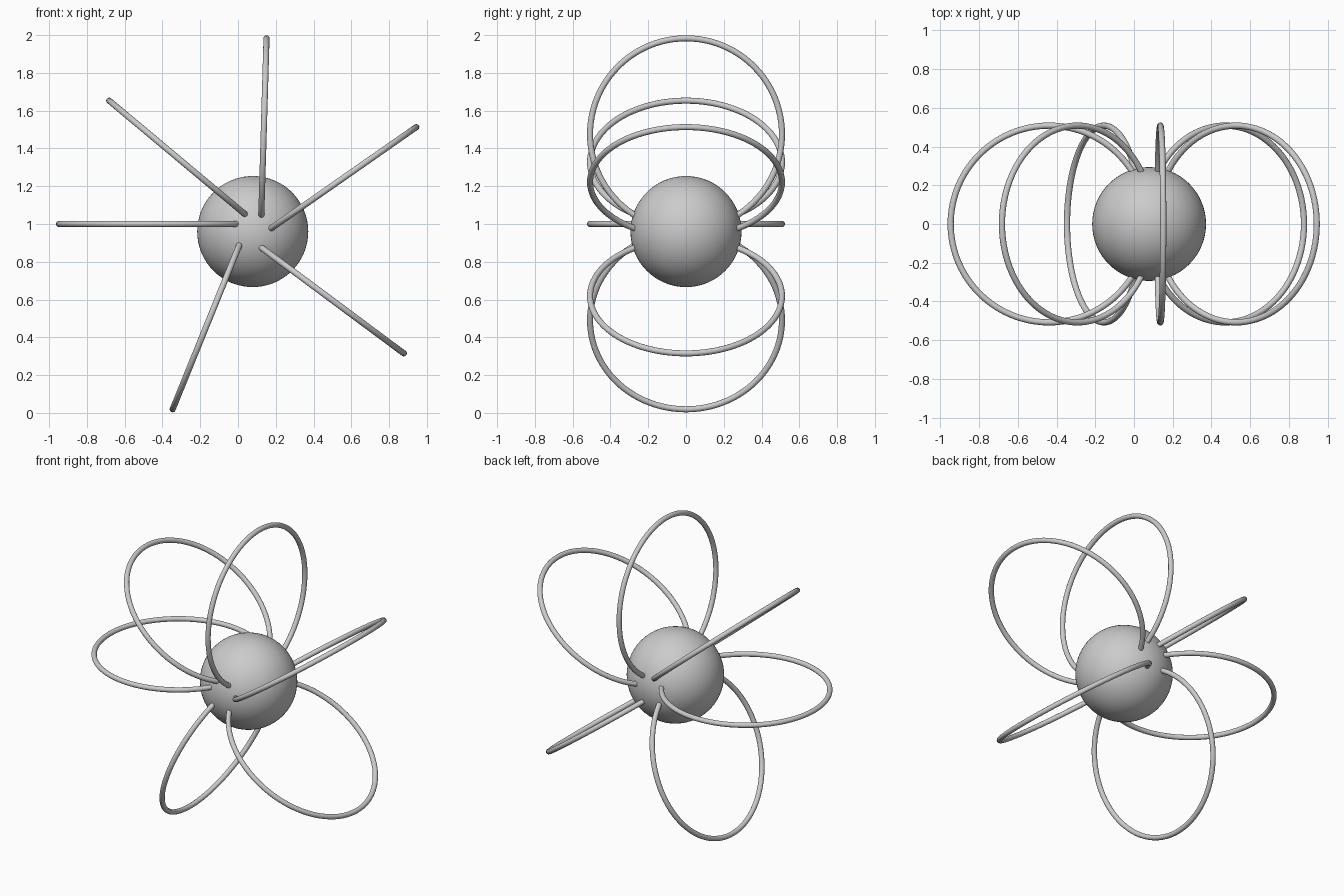
import bpy
import math

default = bpy.data.objects.get("Cube")
if default:
    bpy.data.objects.remove(default, do_unlink=True)

# One plain grey for everything
GREY = (0.6, 0.6, 0.6, 1.0)
grey = bpy.data.materials.new("plain_grey")
grey.use_nodes = True
grey.diffuse_color = GREY
bsdf = next(n for n in grey.node_tree.nodes if n.type == 'BSDF_PRINCIPLED')
bsdf.inputs["Base Color"].default_value = GREY

RING_RADIUS = 0.508
TUBE_RADIUS = 0.016


def finish(name):
    obj = bpy.context.object
    obj.name = name
    obj.data.materials.append(grey)
    bpy.ops.object.shade_smooth()


# Central ball
bpy.ops.mesh.primitive_uv_sphere_add(segments=64, ring_count=32, radius=0.294,
                                     location=(0.078, 0, 0.96))
finish("core_ball")

# Round loops fanning out of the ball: name, outer tip (x, z), outward angle in the xz plane
loops = [
    ("left_upper_loop", (0.944, 1.513), 34.9),
    ("top_loop", (0.151, 1.983), 88.3),
    ("right_upper_loop", (-0.682, 1.653), 140.1),
    ("right_loop", (-0.947, 1.0), 180.0),
    ("right_lower_loop", (-0.346, 0.019), 247.9),
    ("left_lower_loop", (0.878, 0.315), 323.4),
]
for name, (tip_x, tip_z), degrees in loops:
    a = math.radians(degrees)
    centre = (tip_x - RING_RADIUS * math.cos(a), 0, tip_z - RING_RADIUS * math.sin(a))
    bpy.ops.mesh.primitive_torus_add(major_segments=96, minor_segments=16,
                                     major_radius=RING_RADIUS, minor_radius=TUBE_RADIUS,
                                     location=centre, rotation=(0, -a, 0))
    finish(name)
